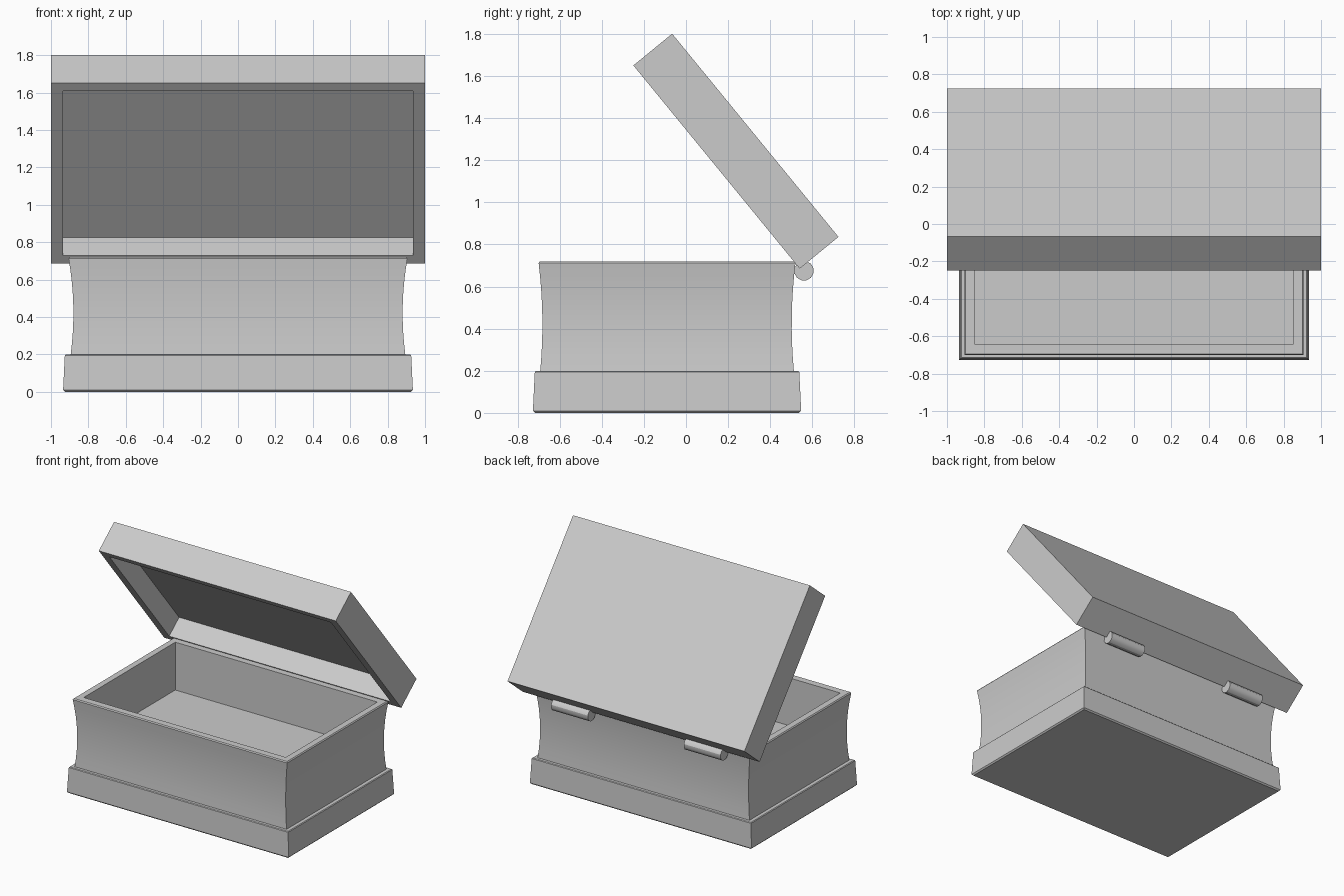
import bpy, bmesh, math
from mathutils import Matrix, Vector

cube = bpy.data.objects.get("Cube")
if cube:
    bpy.data.objects.remove(cube, do_unlink=True)

GREY = (0.6, 0.6, 0.6, 1)
mat = bpy.data.materials.new("light grey")
mat.use_nodes = True
mat.diffuse_color = GREY
mat.node_tree.nodes["Principled BSDF"].inputs["Base Color"].default_value = GREY


def finish(name, bm, matrix=Matrix()):
    """Turn a bmesh into a named, smooth-by-angle object."""
    bmesh.ops.recalc_face_normals(bm, faces=bm.faces)
    mesh = bpy.data.meshes.new(name)
    bm.to_mesh(mesh)
    bm.free()
    mesh.materials.append(mat)
    obj = bpy.data.objects.new(name, mesh)
    obj.matrix_world = matrix
    bpy.context.collection.objects.link(obj)
    bpy.ops.object.select_all(action='DESELECT')
    obj.select_set(True)
    bpy.context.view_layer.objects.active = obj
    bpy.ops.object.shade_smooth_by_angle(angle=math.radians(30))
    return obj


def loft(name, rings, matrix):
    """Skin rectangles given as (half x, half y, z), capping both ends."""
    bm = bmesh.new()
    loops = [[bm.verts.new((sx * hx, sy * hy, z))
              for sx, sy in ((-1, -1), (1, -1), (1, 1), (-1, 1))]
             for hx, hy, z in rings]
    for a, b in zip(loops, loops[1:]):
        for i in range(4):
            j = (i + 1) % 4
            bm.faces.new((a[i], a[j], b[j], b[i]))
    bm.faces.new(loops[0])
    bm.faces.new(loops[-1])
    return finish(name, bm, matrix)


base = Matrix.Translation((0, -0.09, 0))

# Tapered plinth with softened edges
loft("plinth", [(0.925, 0.627, 0), (0.935, 0.637, 0.01),
                (0.926, 0.628, 0.195), (0.921, 0.623, 0.2)], base)

# Box with a gently waisted wall, flat rim and recessed floor
HX, HY, Z0, TOP = 0.88, 0.592, 0.2, 0.72
WAIST = 0.42
wall = []
for i in range(9):
    z = Z0 + (TOP - 0.008 - Z0) * i / 8
    flare = 0.3 * (z - WAIST) ** 2
    wall.append((HX + flare, HY + 0.7 * flare, z))
rx, ry, _ = wall[-1]
rim = [(rx - 0.006, ry - 0.006, TOP),
       (0.853, 0.552, TOP), (0.853, 0.552, 0.355)]
loft("box", wall + rim, base)

# Open lid: a hollow tray tilted about its rear lower edge
pivot = Vector((0, 0.54, 0.685))
tilt = math.atan2(0.965, 0.79)
LENGTH, DEPTH = 1.247, 0.238
lid_matrix = (Matrix.Translation(pivot) @ Matrix.Rotation(-tilt, 4, 'X')
              @ Matrix.Translation((0, -LENGTH / 2, 0)))
hy = LENGTH / 2
loft("lid", [(1, hy, DEPTH), (1, hy, 0),
             (0.935, hy - 0.055, 0), (0.935, hy - 0.055, 0.155)], lid_matrix)

# Pair of hinge barrels behind the box
for side, label in ((1, "left"), (-1, "right")):
    bm = bmesh.new()
    bmesh.ops.create_cone(bm, cap_ends=True, segments=12, radius1=0.047,
                          radius2=0.047, depth=0.31)
    finish(label + "_hinge", bm, Matrix.Translation((side * 0.56, 0.56, 0.675))
           @ Matrix.Rotation(math.pi / 2, 4, 'Y') @ Matrix.Rotation(math.pi / 12, 4, 'Z'))
